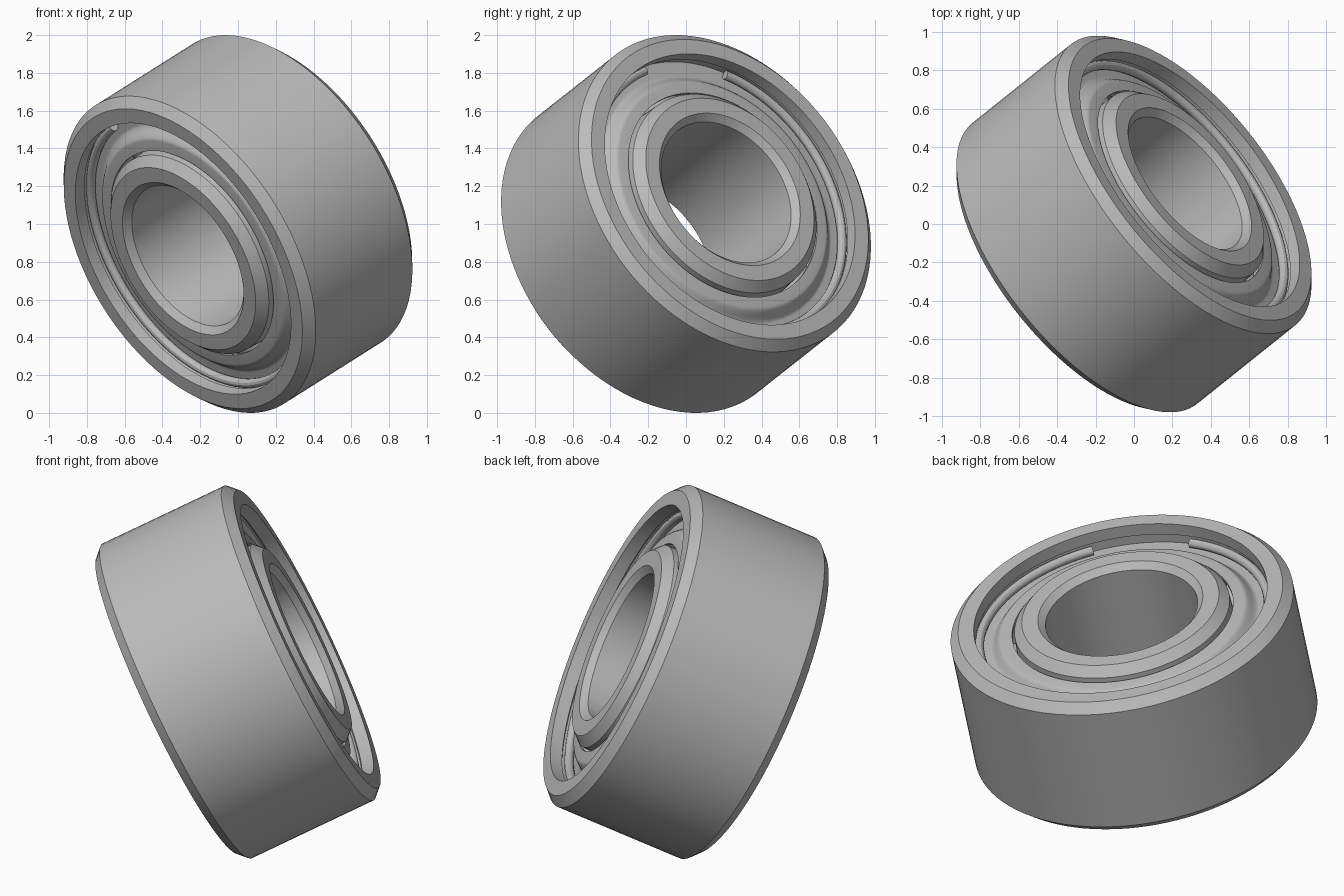
import bpy, bmesh, math
from mathutils import Matrix, Vector

if "Cube" in bpy.data.objects:
    bpy.data.objects.remove(bpy.data.objects["Cube"])

steel = bpy.data.materials.new("steel_grey")
steel.use_nodes = True
colour = (0.5, 0.5, 0.5, 1)
steel.diffuse_color = colour
steel.node_tree.nodes["Principled BSDF"].inputs["Base Color"].default_value = colour

# Tilted frame: local z is the bearing axis, local x points at the snap ring gap
axis = Vector((0.70, 0.56, 0.442)).normalized()
gap = Vector((-0.372, -0.242, 0.895))
gap = (gap - axis * gap.dot(axis)).normalized()
side = axis.cross(gap)
TILT = Matrix.Translation((0, 0, 1)) @ Matrix((gap, side, axis)).transposed().to_4x4()

HALF = 0.415      # half width
RADIUS = 0.935    # outer radius
BORE = 0.415      # bore radius
BEVEL = 0.05
PITCH = 0.692     # ball circle radius
BALL = 0.14


def finish(name, bm):
    bmesh.ops.recalc_face_normals(bm, faces=bm.faces)
    mesh = bpy.data.meshes.new(name)
    bm.to_mesh(mesh)
    bm.free()
    mesh.materials.append(steel)
    obj = bpy.data.objects.new(name, mesh)
    bpy.context.collection.objects.link(obj)
    obj.matrix_world = TILT
    bpy.ops.object.select_all(action='DESELECT')
    obj.select_set(True)
    bpy.context.view_layer.objects.active = obj
    bpy.ops.object.shade_smooth_by_angle(angle=math.radians(30))
    return obj


def revolve(name, profile, opening=0.0, steps=96):
    """Turn a closed (radius, height) loop round the axis, leaving an opening."""
    bm = bmesh.new()
    start = Matrix.Rotation(opening / 2, 3, 'Z')
    verts = [bm.verts.new(start @ Vector((r, 0, z))) for r, z in profile]
    edges = [bm.edges.new((v, verts[i - 1])) for i, v in enumerate(verts)]
    bmesh.ops.spin(bm, geom=verts + edges, cent=(0, 0, 0), axis=(0, 0, 1),
                   angle=math.tau - opening, steps=steps)
    if opening:
        bmesh.ops.holes_fill(bm, edges=[e for e in bm.edges if e.is_boundary])
    else:
        bmesh.ops.remove_doubles(bm, verts=bm.verts, dist=0.0005)
    return finish(name, bm)


def both_ends(half):
    """Complete a profile given from outside top to inside top by mirroring it."""
    return half + [(r, -z) for r, z in reversed(half)]


def race(direction):
    """Upper half of a ball groove, from its rim to near its middle."""
    angles = [math.radians(a) for a in (50, 35, 20, 7)]
    return [(PITCH + direction * BALL * math.cos(a), BALL * math.sin(a)) for a in angles]


# Outer ring with chamfered rim, snap ring groove and ball race
outer_half = [(RADIUS, HALF - BEVEL), (RADIUS - BEVEL, HALF), (0.80, HALF),
              (0.80, HALF - 0.07), (0.82, HALF - 0.08), (0.82, HALF - 0.15),
              (0.782, HALF - 0.15)]
revolve("outer_ring", both_ends(outer_half + race(1)))

# Inner ring with chamfered bore and shoulder
inner_half = [(BORE, HALF - 0.035), (BORE + 0.035, HALF), (0.538, HALF),
              (0.587, HALF - BEVEL)]
revolve("inner_ring", both_ends(inner_half + race(-1)))

# Pressed shields that rise smoothly towards the inner ring, each held by a wire
shield_top = [(0.818, HALF - 0.132)]
for i in range(11):
    t = i / 10
    shield_top.append((0.735 - 0.075 * t, HALF - 0.132 + 0.03 * (1 - math.cos(math.pi * t))))
shield_top.append((0.603, HALF - 0.068))
shield = shield_top + [(r, z - 0.016) for r, z in reversed(shield_top)]
wire = [(0.788 + 0.025 * math.cos(i * math.tau / 12),
         HALF - 0.106 + 0.025 * math.sin(i * math.tau / 12)) for i in range(12)]

for end, sign in (("upper", 1), ("lower", -1)):
    revolve(end + "_shield", [(r, sign * z) for r, z in shield])
    revolve(end + "_snap_ring", [(r, sign * z) for r, z in wire], math.radians(40))

# Balls
bm = bmesh.new()
for i in range(9):
    spot = Matrix.Rotation(i * math.tau / 9, 4, 'Z') @ Matrix.Translation((PITCH, 0, 0))
    bmesh.ops.create_uvsphere(bm, u_segments=24, v_segments=16, radius=BALL - 0.003, matrix=spot)
finish("balls", bm)
